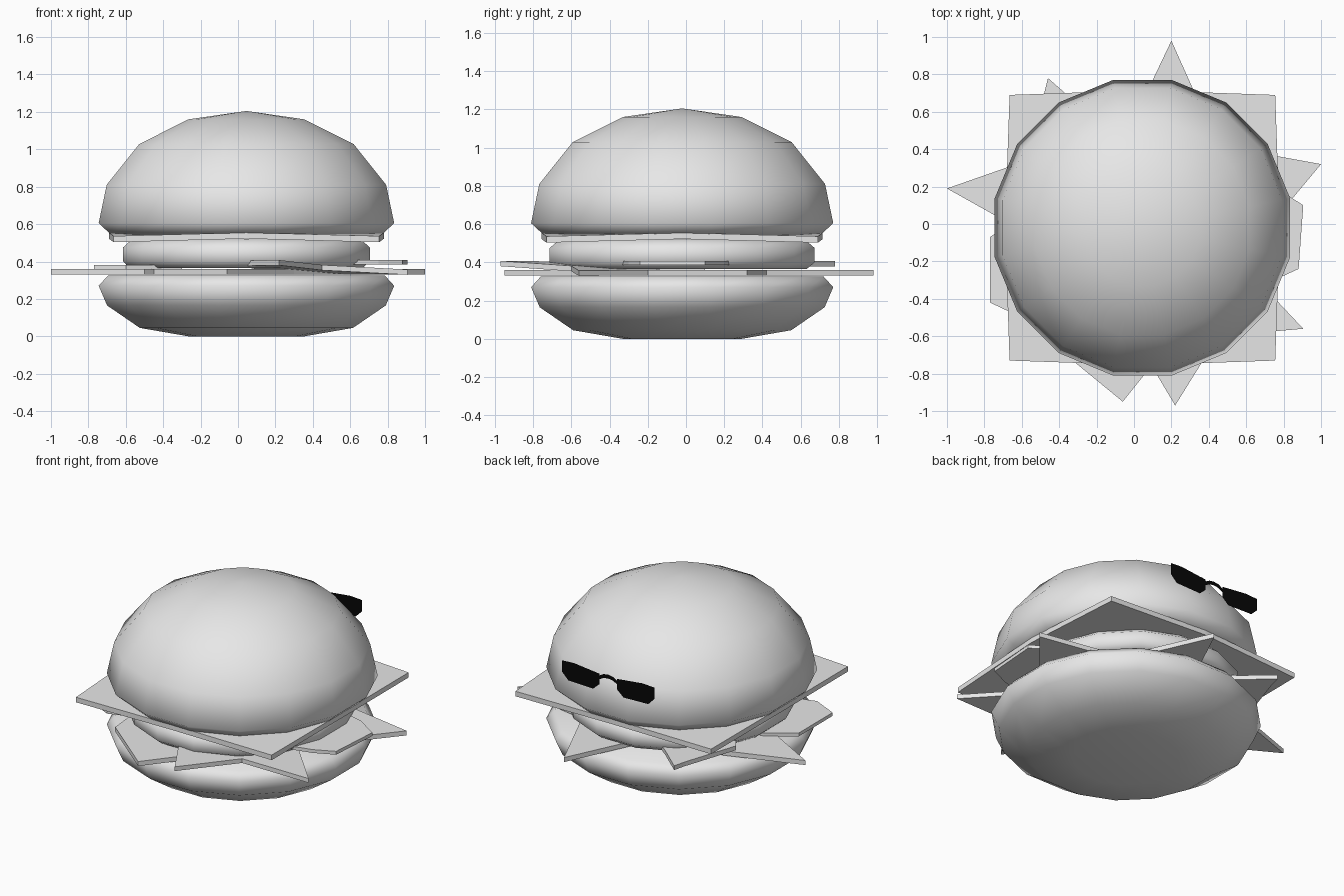
import bpy, bmesh, math
from mathutils import Vector

cube = bpy.data.objects.get("Cube")
if cube:
    bpy.data.objects.remove(cube, do_unlink=True)

CX, CY = 0.045, -0.02      # centre of the stack
SIDES = 16


def material(name, value):
    m = bpy.data.materials.new(name)
    m.use_nodes = True
    colour = (value, value, value, 1)
    m.diffuse_color = colour
    m.node_tree.nodes["Principled BSDF"].inputs["Base Color"].default_value = colour
    return m


GREY = material("light grey", 0.8)
BLACK = material("black", 0.002)


def finish(name, bm, mat, smooth=False):
    bmesh.ops.recalc_face_normals(bm, faces=bm.faces)
    for f in bm.faces:
        f.smooth = smooth
    me = bpy.data.meshes.new(name)
    bm.to_mesh(me)
    bm.free()
    me.materials.append(mat)
    ob = bpy.data.objects.new(name, me)
    bpy.context.collection.objects.link(ob)
    return ob


def turned(name, profile, sx=1.0, sy=1.0):
    """Smooth round body from (radius, height) pairs, flats facing the axes."""
    bm = bmesh.new()
    rings = []
    for r, z in profile:
        r /= math.cos(math.pi / SIDES)
        ring = []
        for i in range(SIDES):
            a = (i + 0.5) * math.tau / SIDES
            ring.append(bm.verts.new((CX + sx * r * math.cos(a), CY + sy * r * math.sin(a), z)))
        rings.append(ring)
    for low, high in zip(rings, rings[1:]):
        for i in range(SIDES):
            j = (i + 1) % SIDES
            bm.faces.new((low[i], low[j], high[j], high[i]))
    bm.faces.new(rings[0][::-1])
    top = bmesh.ops.poke(bm, faces=[bm.faces.new(rings[-1])])
    return bm, top["verts"][0]


# Buns and patty
bm, tip = turned("bottom_bun", [(0.31, 0), (0.57, 0.045), (0.745, 0.165), (0.79, 0.27), (0.74, 0.325)])
finish("bottom_bun", bm, GREY, True)

bm, tip = turned("patty", [(0.62, 0.365), (0.66, 0.4), (0.66, 0.475), (0.61, 0.52)], 1.0, 1.05)
finish("patty", bm, GREY, True)

bm, tip = turned("top_bun", [(0.72, 0.54), (0.79, 0.605), (0.747, 0.81), (0.573, 1.028), (0.31, 1.16)])
tip.co.z = 1.205
finish("top_bun", bm, GREY, True)

# Cheese slice with drooping corners
bm = bmesh.new()
bmesh.ops.create_grid(bm, x_segments=2, y_segments=2, size=1)
for v in bm.verts:
    corner = abs(v.co.x * v.co.y) > 0.5
    reach = 0.71 if corner else 0.735
    v.co = Vector((CX + v.co.x * reach, CY + v.co.y * reach, 0.503 if corner else 0.522))
ext = bmesh.ops.extrude_face_region(bm, geom=bm.faces[:])
for v in ext["geom"]:
    if isinstance(v, bmesh.types.BMVert):
        v.co.z += 0.033
finish("cheese", bm, GREY)


# Salad leaves: flat slabs, optionally tilted
def slab(name, outline, z, thick, tilt=(0, 0)):
    bm = bmesh.new()
    verts = [bm.verts.new((x, y, z + tilt[0] * x + tilt[1] * y)) for x, y in outline]
    face = bm.faces.new(verts)
    ext = bmesh.ops.extrude_face_region(bm, geom=[face])
    for v in ext["geom"]:
        if isinstance(v, bmesh.types.BMVert):
            v.co.z += thick
    finish(name, bm, GREY)


slab("lower_leaf", [(-1, 0.19), (-0.5, -0.09), (-0.45, -0.63), (-0.06, -0.95), (0.3, -0.5),
                    (0.6, -0.16), (1, 0.32), (0.45, 0.42), (0.2, 0.98), (0, 0.56), (-0.4, 0.4)],
     0.33, 0.03)
slab("front_leaf", [(0.22, -0.97), (0.45, -0.6), (0.905, -0.56), (0.5, -0.13), (0.1, -0.3), (0, -0.6)],
     0.352, 0.028, (-0.05, -0.04))
slab("back_leaf", [(-0.46, 0.78), (-0.3, 0.64), (0, 0.4), (-0.5, 0.2), (-0.6, 0.34), (-0.48, 0.7)],
     0.378, 0.028)
slab("left_slice", [(0.905, 0.1), (0.88, -0.24), (0.75, -0.3), (0.35, -0.4), (0.35, 0.3), (0.75, 0.2)],
     0.385, 0.022)
slab("right_slice", [(-0.77, -0.07), (-0.77, -0.42), (-0.6, -0.5), (-0.3, -0.4), (-0.3, 0.1), (-0.6, 0.05)],
     0.358, 0.022)

# Sunglasses: thin flat sheet on the back of the top bun
lens = [(0.065, 0.86), (0.25, 0.88), (0.335, 0.875), (0.335, 0.8),
        (0.29, 0.755), (0.11, 0.75), (0.065, 0.79)]
bridge = [(0, 0.87), (0.035, 0.865), (0.07, 0.845), (0.07, 0.82), (0.035, 0.84), (0, 0.845)]
bm = bmesh.new()
for side in (-1, 1):
    for shape in (lens, bridge):
        pts = [bm.verts.new((0.025 + side * x, 0.77, z)) for x, z in shape]
        bm.faces.new(pts)
glasses = finish("sunglasses", bm, BLACK)
